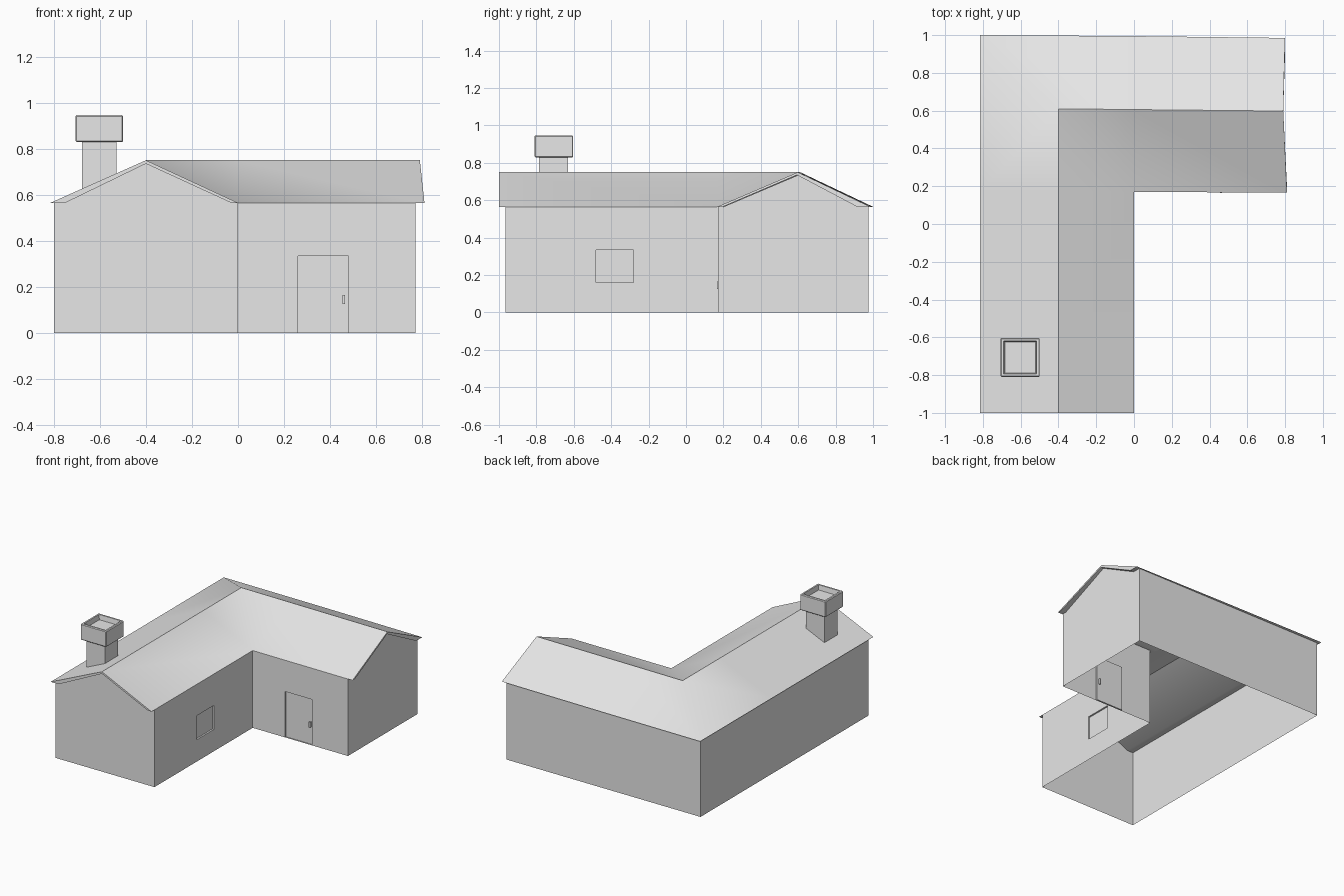
import bpy, bmesh, math
from mathutils import Vector

if "Cube" in bpy.data.objects:
    bpy.data.objects.remove(bpy.data.objects["Cube"], do_unlink=True)

grey = bpy.data.materials.new("plain_grey")
grey.use_nodes = True
grey.diffuse_color = (0.8, 0.8, 0.8, 1)
grey.node_tree.nodes["Principled BSDF"].inputs["Base Color"].default_value = (0.8, 0.8, 0.8, 1)


def finish(name, bm, recalc=True):
    if recalc:
        bmesh.ops.recalc_face_normals(bm, faces=bm.faces[:])
    mesh = bpy.data.meshes.new(name)
    bm.to_mesh(mesh)
    bm.free()
    mesh.materials.append(grey)
    obj = bpy.data.objects.new(name, mesh)
    bpy.context.collection.objects.link(obj)
    return obj


def add_box(bm, lo, hi):
    lo, hi = Vector(lo), Vector(hi)
    verts = bmesh.ops.create_cube(bm, size=1)["verts"]
    for v in verts:
        v.co = (lo + hi) / 2 + v.co * (hi - lo)
    return verts


def recess(bm, face, axis, low, high, push):
    """Cut a rectangle out of a wall face and push it inwards."""
    pieces = [face]
    for ax, values in ((axis, (low[0], high[0])), (2, (low[1], high[1]))):
        for value in values:
            if value <= 0 and ax == 2:
                continue
            co, no = Vector(), Vector()
            co[ax], no[ax] = value, 1
            geom = set(pieces)
            for f in pieces:
                geom.update(f.edges, f.verts)
            cut = bmesh.ops.bisect_plane(bm, geom=list(geom), plane_co=co, plane_no=no)
            pieces = [g for g in cut["geom"] if isinstance(g, bmesh.types.BMFace)]
    for f in pieces:
        c = f.calc_center_median()
        if low[0] < c[axis] < high[0] and low[1] < c.z < high[1]:
            panel = bmesh.ops.extrude_discrete_faces(bm, faces=[f])["faces"][0]
            bmesh.ops.translate(bm, verts=panel.verts[:], vec=push)
            break


# Walls: L-shaped shell, open below, with two gables
WALL = 0.565
corners = [(-0.8, -0.965), (0, -0.965), (0, 0.17), (0.77, 0.17), (0.77, 0.975), (-0.8, 0.975)]
bm = bmesh.new()
low = [bm.verts.new((x, y, 0)) for x, y in corners]
top = [bm.verts.new((x, y, WALL)) for x, y in corners]
sides = []
for i in range(6):
    j = (i + 1) % 6
    sides.append(bm.faces.new((low[i], low[j], top[j], top[i])))
window_wall, door_wall = sides[1], sides[2]
for gable in ([(-0.75, -0.965, WALL), (-0.03, -0.965, WALL), (-0.4, -0.965, 0.737)],
              [(0.77, 0.2, WALL), (0.77, 0.93, WALL), (0.77, 0.605, 0.737)]):
    bm.faces.new([bm.verts.new(p) for p in gable])
recess(bm, window_wall, 1, (-0.48, 0.16), (-0.28, 0.335), (-0.012, 0, 0))
recess(bm, door_wall, 0, (0.26, 0), (0.48, 0.335), (0, 0.012, 0))
finish("walls", bm, recalc=False)

# Door handle
bm = bmesh.new()
add_box(bm, (0.455, 0.165, 0.125), (0.465, 0.195, 0.165))
finish("door_handle", bm)

# Roof: one cross-section swept round the corner; (x, y, z, end x) per line
section = [(-0.815, 1.0, WALL, 0.8), (-0.4, 0.61, 0.75, 0.79), (0, 0.17, WALL, 0.81),
           (-0.03, 0.2, WALL, 0.81), (-0.4, 0.605, 0.735, 0.79), (-0.75, 0.93, WALL, 0.8)]
drift = [-0.015, -0.012, -0.004, -0.004, -0.012, -0.015]
bm = bmesh.new()
rings = [[], [], [], [], []]
for (x, y, z, end), d in zip(section, drift):
    path = [(x, -1), (x, 0.17), (x, y), (0, y + d * 0.35), (end, y + d)]
    if x == 0:
        path[3] = (x, y)
    for ring, (px, py) in zip(rings, path):
        ring.append(bm.verts.new((px, py, z)))
for a, b in zip(rings, rings[1:]):
    for i in range(6):
        j = (i + 1) % 6
        bm.faces.new((a[i], a[j], b[j], b[i]))
for ring in (rings[0], rings[-1]):
    for i, j, k, m in ((0, 1, 4, 5), (1, 2, 3, 4)):
        bm.faces.new((ring[i], ring[j], ring[k], ring[m]))
bmesh.ops.remove_doubles(bm, verts=bm.verts[:], dist=0.0005)
roof = finish("roof", bm)
bpy.ops.object.select_all(action="DESELECT")
roof.select_set(True)
bpy.context.view_layer.objects.active = roof
bpy.ops.object.shade_smooth_by_angle(angle=math.radians(40))

# Chimney shaft
bm = bmesh.new()
add_box(bm, (-0.677, -0.785, 0.62), (-0.527, -0.632, 0.835))
finish("chimney_shaft", bm)

# Chimney cap: softened block with a sunken top
bm = bmesh.new()
add_box(bm, (-0.706, -0.81, 0.829), (-0.499, -0.603, 0.946))
bmesh.ops.bevel(bm, geom=bm.edges[:], offset=0.005, segments=1, affect="EDGES")
bm.normal_update()
lid = max(bm.faces, key=lambda f: f.calc_center_median().z)
bmesh.ops.inset_region(bm, faces=[lid], thickness=0.016)
bmesh.ops.inset_region(bm, faces=[lid], thickness=0.008, depth=-0.035)
finish("chimney_cap", bm)
